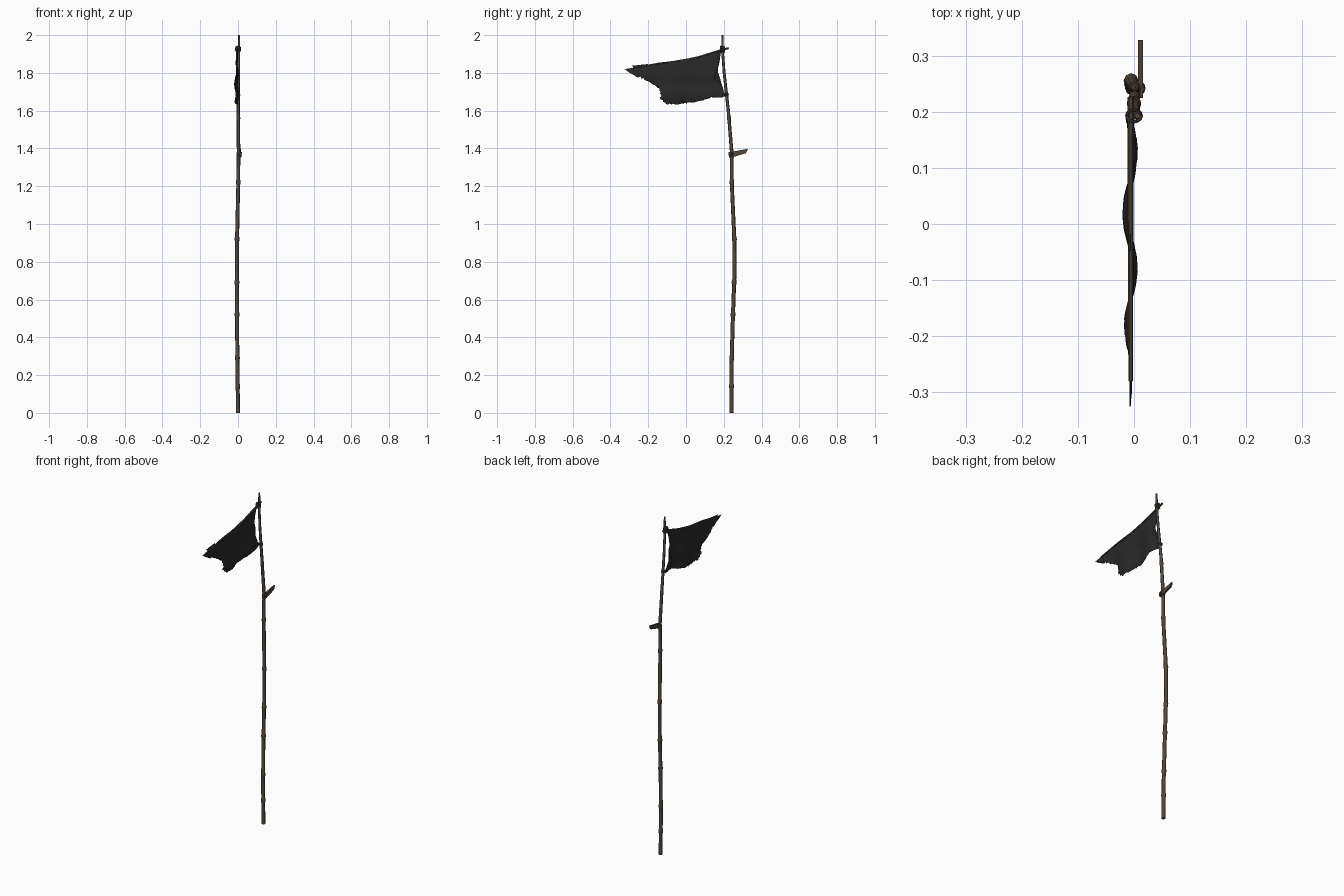
import bpy, bmesh, math, random
from mathutils import Vector

if "Cube" in bpy.data.objects:
    bpy.data.objects.remove(bpy.data.objects["Cube"])

random.seed(4)


def material(name, rgb):
    m = bpy.data.materials.new(name)
    m.diffuse_color = (*rgb, 1)
    m.use_nodes = True
    m.node_tree.nodes["Principled BSDF"].inputs["Base Color"].default_value = m.diffuse_color
    return m


WOOD = material("weathered wood", (0.085, 0.063, 0.046))
ROPE = material("brown cord", (0.07, 0.05, 0.035))
CLOTH = material("charcoal cloth", (0.022, 0.022, 0.023))


def lerp(table, t):
    """Piecewise linear lookup: rows of (key, value...) with rising keys."""
    for a, b in zip(table, table[1:]):
        if t <= b[0]:
            k = max(0, (t - a[0]) / (b[0] - a[0]))
            return [p + (q - p) * k for p, q in zip(a[1:], b[1:])]
    return list(table[-1][1:])


def tube(name, points, mat, resolution=2):
    """Round tube through points of (x, y, z, radius)."""
    cu = bpy.data.curves.new(name, 'CURVE')
    cu.dimensions = '3D'
    cu.bevel_depth = 1
    cu.bevel_resolution = resolution
    cu.use_fill_caps = True
    sp = cu.splines.new('POLY')
    sp.points.add(len(points) - 1)
    for p, (x, y, z, r) in zip(sp.points, points):
        p.co = (x, y, z, 1)
        p.radius = r
    cu.materials.append(mat)
    ob = bpy.data.objects.new(name, cu)
    bpy.context.collection.objects.link(ob)
    bpy.ops.object.select_all(action='DESELECT')
    ob.select_set(True)
    bpy.context.view_layer.objects.active = ob
    bpy.ops.object.convert(target='MESH')
    bpy.ops.object.shade_smooth_by_angle(angle=math.radians(50))
    return bpy.context.object


def mesh_object(name, bm, mat):
    me = bpy.data.meshes.new(name)
    bm.to_mesh(me)
    bm.free()
    me.materials.append(mat)
    ob = bpy.data.objects.new(name, me)
    bpy.context.collection.objects.link(ob)
    return ob


# Crooked pole: z -> x, y, radius, with swollen growth nodes
POLE = [(0, 0, .241, .0105), (.25, -.003, .241, .0105), (.5, -.005, .248, .0105),
        (.75, -.006, .257, .0105), (.92, -.005, .256, .0105), (1.2, .001, .243, .010),
        (1.38, .003, .242, .0095), (1.6, .001, .224, .0085), (1.8, .003, .202, .0075),
        (1.92, .005, .193, .007), (2.0, .006, .193, .005)]
NODES = [.14, .29, .52, .69, .92, 1.22, 1.36, 1.56]
levels = {row[0] for row in POLE}
for n in NODES:
    levels |= {n - .014, n - .004, n + .006, n + .016}
path = []
for z in sorted(levels):
    x, y, r = lerp(POLE, z)
    if any(-.01 < z - n < .01 for n in NODES):
        r *= 1.22
    path.append((x, y, z, r))
tube("pole", path, WOOD)

# Thin sagging crossbar holding the top edge of the flag: y -> z
TOP = [(-.33, 1.82), (-.246, 1.832), (-.14, 1.851), (-.03, 1.863),
       (.07, 1.885), (.19, 1.922), (.23, 1.932)]
bar = [(-.006, y, lerp(TOP, y)[0], .004 + .004 * (y + .28)) for y in
       (-.28, -.246, -.14, -.03, .07, .15, .19, .226)]
tube("crossbar", bar, WOOD, 1)

# Split wooden peg crossing the pole
bm = bmesh.new()
side = [(.227, 1.354), (.245, 1.353), (.318, 1.375), (.328, 1.398), (.245, 1.383), (.225, 1.380)]
f = bm.faces.new([bm.verts.new((.007, y, z)) for y, z in side])
ext = bmesh.ops.extrude_face_region(bm, geom=[f])
bmesh.ops.translate(bm, vec=(.009, 0, 0), verts=[v for v in ext['geom'] if isinstance(v, bmesh.types.BMVert)])
bmesh.ops.recalc_face_normals(bm, faces=bm.faces)
mesh_object("side_peg", bm, WOOD)


# Cord lashings wound round the pole
def lashing(name, z0, height, turns, rx, ry, tilt, dx=0, cord=.0028):
    pts = []
    n = turns * 12
    for i in range(n + 1):
        a = math.tau * i / 12
        z = z0 + height * (i / n - .5)
        x, y, _ = lerp(POLE, z)
        pts.append((x + dx + rx * math.cos(a), y + ry * math.sin(a), z + tilt * math.sin(a), cord))
    tube(name, pts, ROPE, 1)


lashing("top_lashing", 1.926, .020, 4, .013, .010, .008, -.005)
lashing("top_cross_lashing", 1.926, .014, 3, .013, .011, -.010, -.005)
lashing("peg_lashing", 1.368, .022, 3, .012, .011, .006, .003)
lashing("corner_tie", 1.685, .012, 2, .010, .010, .003, -.002)

# Tattered flag: outline with frayed edges, top edge follows the crossbar
EDGE = [(-.325, 1.82), (-.29, 1.80), (-.22, 1.765), (-.165, 1.745), (-.13, 1.70),
        (-.137, 1.67), (-.105, 1.635), (-.06, 1.637), (.02, 1.645), (.08, 1.655),
        (.135, 1.672), (.214, 1.674), (.213, 1.686), (.188, 1.71), (.172, 1.76),
        (.165, 1.82), (.172, 1.87), (.19, 1.917)]
outline = []
for a, b in zip(EDGE, EDGE[1:]):
    a, b = Vector(a), Vector(b)
    d = b - a
    steps = max(1, round(d.length / .009))
    normal = Vector((d.y, -d.x)).normalized()
    for i in range(steps):
        off = 0 if i == 0 else (1 if i % 2 else -1) * random.uniform(.001, .007)
        outline.append(a + d * i / steps + normal * off)
outline += [Vector((y, lerp(TOP, y)[0])) for y in (.19, .13, .07, .02, -.03, -.14, -.246)]
bm = bmesh.new()
bm.faces.new([bm.verts.new((0, p.x, p.y)) for p in outline])
bmesh.ops.triangulate(bm, faces=bm.faces[:], ngon_method='EAR_CLIP')
for axis, start, count in ((1, -.31, 22), (2, 1.64, 12)):
    no = Vector((0, 0, 0))
    no[axis] = 1
    for i in range(count):
        bmesh.ops.bisect_plane(bm, geom=bm.verts[:] + bm.edges[:] + bm.faces[:],
                               plane_co=no * (start + .025 * i), plane_no=no)
for v in bm.verts:
    y, z = v.co.y, v.co.z
    hang = min(1, max(0, (lerp(TOP, y)[0] - z) / .12))
    v.co.x = -.007 + .009 * hang * math.sin(30 * y + 5 * z - 4.5) - .004 * hang * math.sin(55 * z)
bmesh.ops.recalc_face_normals(bm, faces=bm.faces)
flag = mesh_object("tattered_flag", bm, CLOTH)
solid = flag.modifiers.new("cloth thickness", 'SOLIDIFY')
solid.thickness = .002
solid.offset = 0
flag.data.shade_smooth()
bpy.ops.object.select_all(action='DESELECT')
flag.select_set(True)
bpy.context.view_layer.objects.active = flag
bpy.ops.object.shade_smooth_by_angle(angle=math.radians(40))

# Loose strip of cloth hanging off the crossbar tip
bm = bmesh.new()
strip = [(-.285, 1.838), (-.20, 1.847), (-.20, 1.836), (-.275, 1.828)]
bm.faces.new([bm.verts.new((-.012, y, z)) for y, z in strip])
mesh_object("loose_strip", bm, CLOTH)
